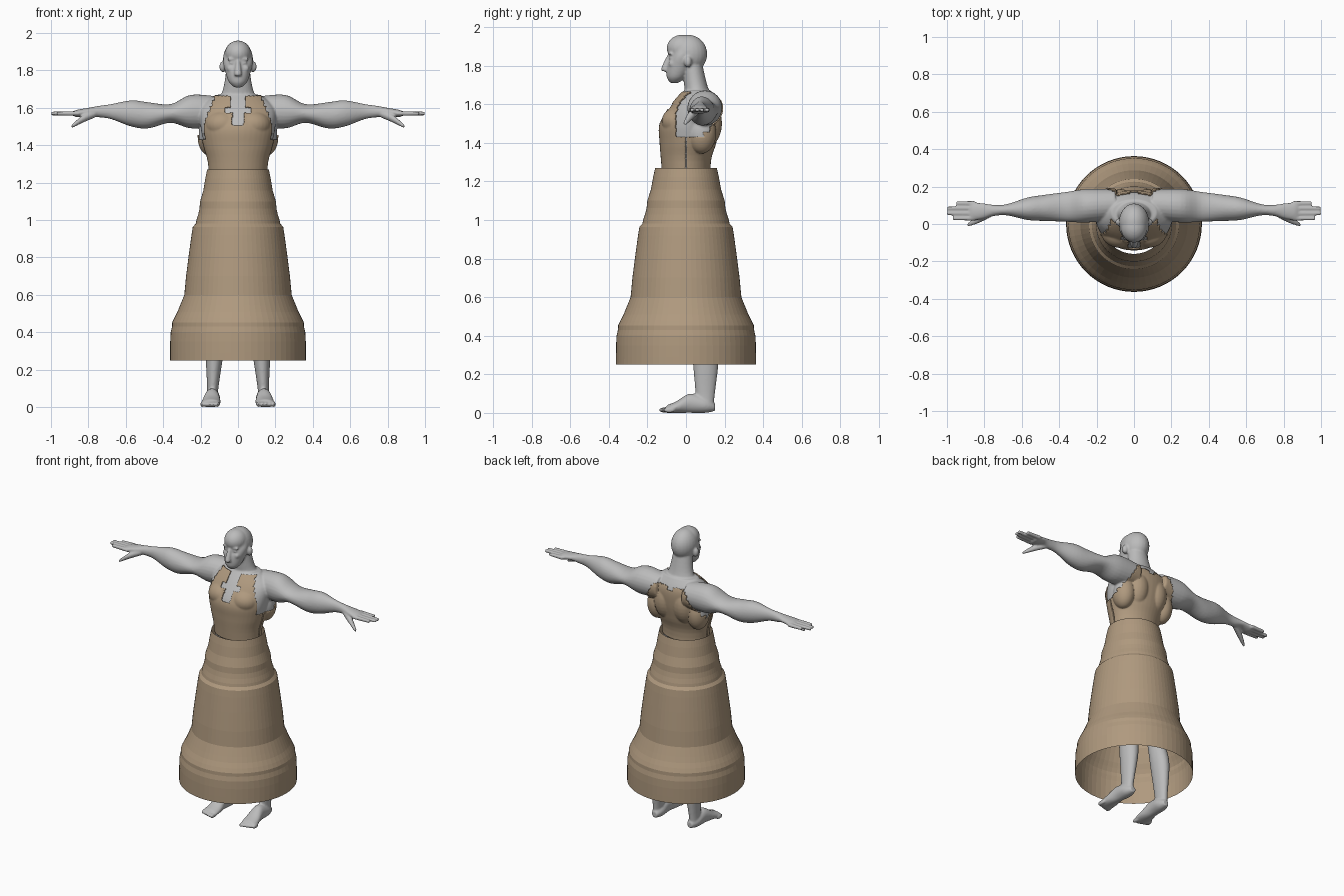
import bpy, bmesh
from math import sin, cos, tau
from mathutils import Vector, Matrix

if "Cube" in bpy.data.objects:
    bpy.data.objects.remove(bpy.data.objects["Cube"])

AXIS_X, AXIS_Y, AXIS_Z = Vector((1, 0, 0)), Vector((0, 1, 0)), Vector((0, 0, 1))

# for each loft direction: along, offset, remaining direction, and the two ring radii
FRAMES = {
    "x": (AXIS_X, AXIS_Z, AXIS_Y, AXIS_Y, AXIS_Z),
    "y": (AXIS_Y, AXIS_Z, AXIS_X, AXIS_X, AXIS_Z),
    "z": (AXIS_Z, AXIS_Y, AXIS_X, AXIS_X, AXIS_Y),
}


def material(name, colour):
    mat = bpy.data.materials.new(name)
    mat.use_nodes = True
    mat.diffuse_color = (*colour, 1)
    for node in mat.node_tree.nodes:
        if node.type == "BSDF_PRINCIPLED":
            node.inputs["Base Color"].default_value = (*colour, 1)
    return mat


def make_object(name, bm, mat):
    mesh = bpy.data.meshes.new(name)
    bm.to_mesh(mesh)
    bm.free()
    mesh.materials.append(mat)
    obj = bpy.data.objects.new(name, mesh)
    bpy.context.collection.objects.link(obj)
    return obj


def smooth_rows(rows, steps):
    """Catmull-Rom interpolation between cross-section rows."""
    padded = [rows[0], *rows, rows[-1]]
    result = []
    for quad in zip(padded, padded[1:], padded[2:], padded[3:]):
        for step in range(steps):
            t = step / steps
            result.append([b + t / 2 * (c - a + t * (2 * a - 5 * b + 4 * c - d
                           + t * (3 * (b - c) + d - a))) for a, b, c, d in zip(*quad)])
    return result + [rows[-1]]


def bridge(bm, rings):
    for low, high in zip(rings, rings[1:]):
        for k in range(len(low)):
            bm.faces.new((low[k - 1], low[k], high[k], high[k - 1]))


def loft(bm, axis, rows, start=0, slope=0, side=1, segments=24):
    """Closed tube; each row is position along the axis, offset and two radii."""
    along, across, third, u, v = FRAMES[axis]
    rings = []
    for position, offset, radius_u, radius_v in smooth_rows(rows, 5):
        centre = along * position + across * offset + third * (start + slope * position)
        ring = []
        for k in range(segments):
            angle = tau * k / segments
            co = centre + u * radius_u * cos(angle) + v * radius_v * sin(angle)
            co.x *= side
            ring.append(bm.verts.new(co))
        rings.append(ring)
    bridge(bm, rings)
    bm.faces.new(rings[0])
    bm.faces.new(rings[-1])


def ball(bm, centre, radii, side=1):
    x, y, z = centre
    place = Matrix.Translation((x * side, y, z)) @ Matrix.Diagonal((*radii, 1))
    bmesh.ops.create_uvsphere(bm, u_segments=24, v_segments=16, radius=1, matrix=place)


skin = material("grey skin", (.5, .5, .5))
cloth = material("tan cloth", (.43, .32, .21))

bm = bmesh.new()

# torso and neck
loft(bm, "z", [(.95, .02, .15, .12), (1.27, 0, .15, .12), (1.4, .01, .18, .14),
               (1.5, .02, .2, .15), (1.6, .05, .2, .12), (1.67, .06, .12, .07)], segments=40)
loft(bm, "z", [(1.62, .07, .12, .07), (1.7, .05, .08, .06), (1.83, .03, .06, .05)])

# skull, forehead and face
ball(bm, (0, .01, 1.86), (.08, .1, .1))
ball(bm, (0, -.02, 1.89), (.07, .08, .07))
loft(bm, "z", [(1.71, -.06, .02, .02), (1.74, -.05, .05, .05), (1.8, -.03, .07, .07),
               (1.85, -.02, .08, .06), (1.9, 0, .07, .06)])

# nose, lips and chin
loft(bm, "z", [(1.77, -.1, .01, .01), (1.78, -.11, .02, .02), (1.85, -.09, .01, .01)])
for z in (1.75, 1.76):
    ball(bm, (0, -.09, z), (.02, .01, .006))
ball(bm, (0, -.08, 1.73), (.02, .01, .01))

for side in (1, -1):
    # brow, eye, cheek and ear
    ball(bm, (.03, -.08, 1.86), (.03, .01, .01), side)
    ball(bm, (.03, -.07, 1.84), (.02, .02, .01), side)
    ball(bm, (.04, -.07, 1.81), (.02, .02, .02), side)
    ball(bm, (.08, .01, 1.82), (.02, .02, .03), side)

    # side back, upper back and chest muscles
    ball(bm, (.15, .08, 1.45), (.06, .07, .1), side)
    ball(bm, (.07, .08, 1.5), (.08, .1, .13), side)
    ball(bm, (.08, -.04, 1.51), (.09, .08, .07), side)

    # arm from shoulder to palm
    loft(bm, "x", [(.1, 1.58, .08, .08), (.25, 1.58, .09, .09), (.36, 1.57, .08, .05),
                   (.48, 1.56, .07, .07), (.57, 1.57, .06, .07), (.68, 1.58, .03, .04),
                   (.75, 1.58, .03, .03), (.8, 1.58, .04, .02), (.86, 1.57, .05, .02),
                   (.88, 1.57, .05, .01)], .11, -.05, side)

    # fingers and thumb
    for k, tip in enumerate((.97, 1, 1, .95)):
        loft(bm, "x", [(.85, 1.57, .013, .013), (tip, 1.57, .01, .01)],
             .03 + .027 * k, 0, side)
    loft(bm, "x", [(.76, 1.57, .02, .02), (.83, 1.54, .02, .02), (.89, 1.5, .01, .01)],
         .44, -.5, side)

    # leg
    loft(bm, "z", [(.02, .1, .03, .04), (.1, .1, .03, .05), (.32, .1, .05, .07),
                   (.5, .07, .05, .06), (.7, .05, .07, .08), (1, .02, .08, .1)],
         .14, -.05, side)

    # foot and toes
    loft(bm, "y", [(.15, .03, .02, .02), (.1, .04, .04, .04), (.02, .05, .04, .05),
                   (-.05, .03, .05, .03), (-.1, .02, .05, .02)], .14, -.05, side)
    for k in range(5):
        ball(bm, (.11 + .02 * k, -.11 + .006 * k, .015), (.012, .03, .015), side)

body = make_object("body", bm, skin)

# merge the body parts into one smooth surface
remesh = body.modifiers.new("merge", "REMESH")
remesh.mode = "VOXEL"
remesh.voxel_size = .006
soften = body.modifiers.new("soften", "SMOOTH")
soften.iterations = 5
bpy.context.view_layer.update()
graph = bpy.context.evaluated_depsgraph_get()
merged = bpy.data.meshes.new_from_object(body.evaluated_get(graph))
body.modifiers.clear()
body.data = merged
merged.materials.clear()
merged.materials.append(skin)
merged.shade_smooth()


def in_bodice(centre):
    """Cut of the bodice: notched neckline, stepped armholes, open side seam."""
    x, y, z = abs(centre.x), centre.y, centre.z
    below_top = 1.66 - round(z / .03) * .03
    if z < 1.25 or z > 1.66 or x > .25:
        return False
    if z < 1.43:
        return x < .1 or abs(y) > .005
    if y < (.03 if z > 1.55 else -.05):
        neck = .04 if z > 1.6 else .07 if z > 1.57 else .03 if z > 1.5 else 0
        return neck <= x <= .12 + below_top * .4
    top = 1.6 if x < .02 else 1.62
    return y > .09 and z < top and x < .1 + below_top * .5


# bodice lifted from the body surface
bm = bmesh.new()
bm.from_mesh(merged)
outside = [face for face in bm.faces if not in_bodice(face.calc_center_median())]
bmesh.ops.delete(bm, geom=outside, context="FACES")
bodice = make_object("bodice", bm, cloth)
bodice.data.shade_smooth()
thick = bodice.modifiers.new("thickness", "SOLIDIFY")
thick.thickness = .007
thick.offset = 1

# skirt turned from a rippled profile, a little flatter at the waist
profile = [(1.27, .165), (1.1, .2), (1, .22), (.92, .25), (.6, .29),
           (.48, .34), (.4, .36), (.25, .363)]
bm = bmesh.new()
sides = 64
rings = []
for row, (z, radius) in enumerate(smooth_rows(profile, 3)):
    if .4 < z < 1.2:
        radius += .003 * sin(2.5 * row)
    depth = radius * min(1, 1.06 - .12 * (z - .5))
    rings.append([bm.verts.new((radius * cos(tau * k / sides), depth * sin(tau * k / sides), z))
                  for k in range(sides)])
bridge(bm, rings[::-1])
make_object("skirt", bm, cloth)
